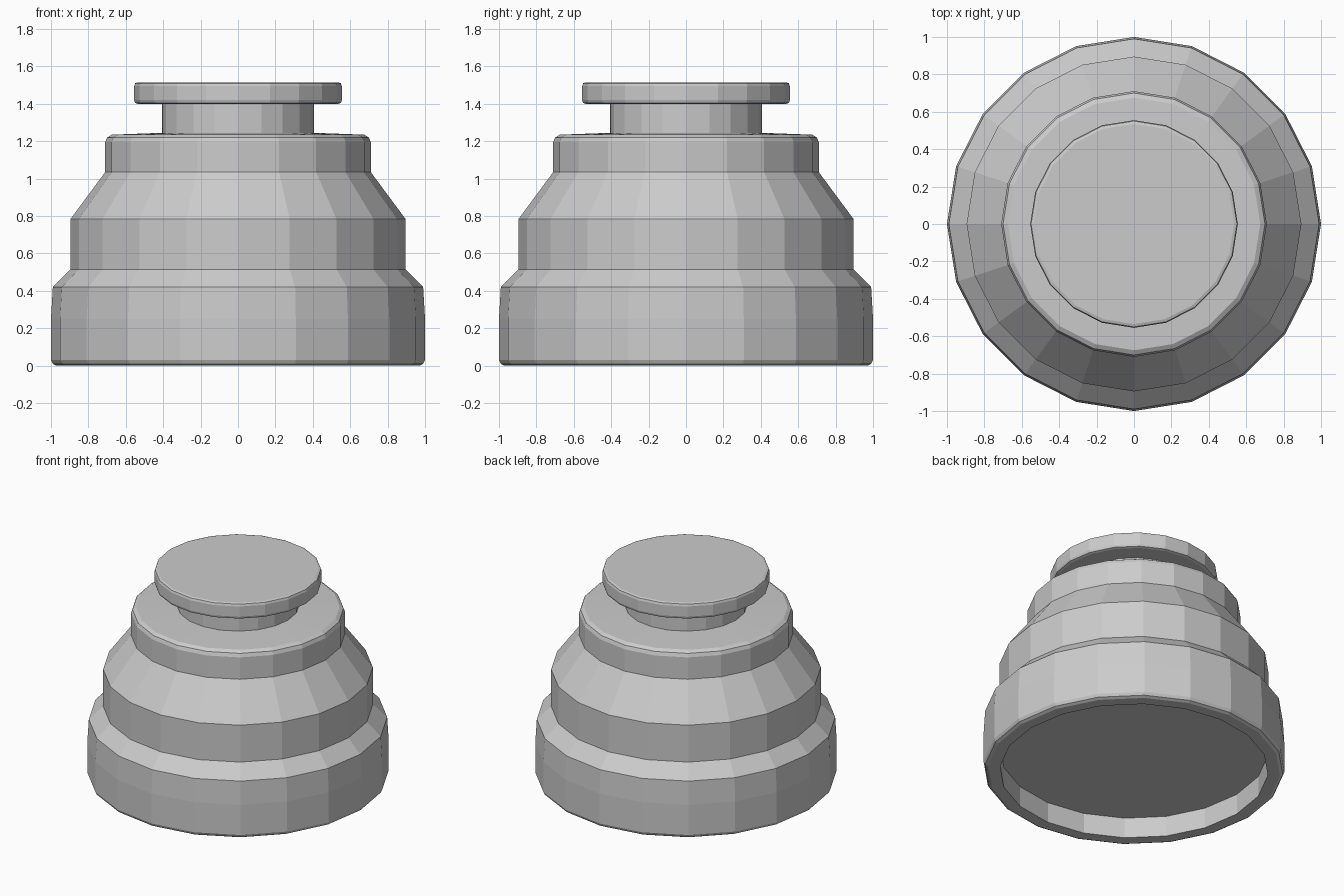
import bpy, bmesh, math

if "Cube" in bpy.data.objects:
    bpy.data.objects.remove(bpy.data.objects["Cube"])

SIDES = 20


def lathe(name, profile):
    """Spin an (r, z) profile into a faceted solid, capped at both ends."""
    bm = bmesh.new()
    rings = []
    for r, z in profile:
        rings.append([bm.verts.new((r * math.cos(2 * math.pi * i / SIDES),
                                    r * math.sin(2 * math.pi * i / SIDES), z))
                      for i in range(SIDES)])
    for a, b in zip(rings, rings[1:]):
        for i in range(SIDES):
            j = (i + 1) % SIDES
            bm.faces.new((a[i], a[j], b[j], b[i]))
    bm.faces.new(rings[0][::-1])
    bm.faces.new(rings[-1])
    bmesh.ops.recalc_face_normals(bm, faces=bm.faces)
    mesh = bpy.data.meshes.new(name)
    bm.to_mesh(mesh)
    bm.free()
    obj = bpy.data.objects.new(name, mesh)
    bpy.context.collection.objects.link(obj)
    return obj


# Stepped body with recessed underside, rounded shoulder and neck
lathe("stepped_body", [
    (0.89, 0.15), (0.89, 0.0),
    (0.97, 0.0), (0.99, 0.01), (1.0, 0.03), (1.0, 0.25), (0.99, 0.42),
    (0.895, 0.515), (0.895, 0.785),
    (0.71, 1.035), (0.71, 1.195), (0.70, 1.22), (0.675, 1.235),
    (0.405, 1.245), (0.405, 1.41),
])

# Flat cap disc with small bevelled rims
lathe("top_cap", [
    (0.535, 1.40), (0.55, 1.405), (0.555, 1.42),
    (0.555, 1.495), (0.55, 1.51), (0.535, 1.515),
])
